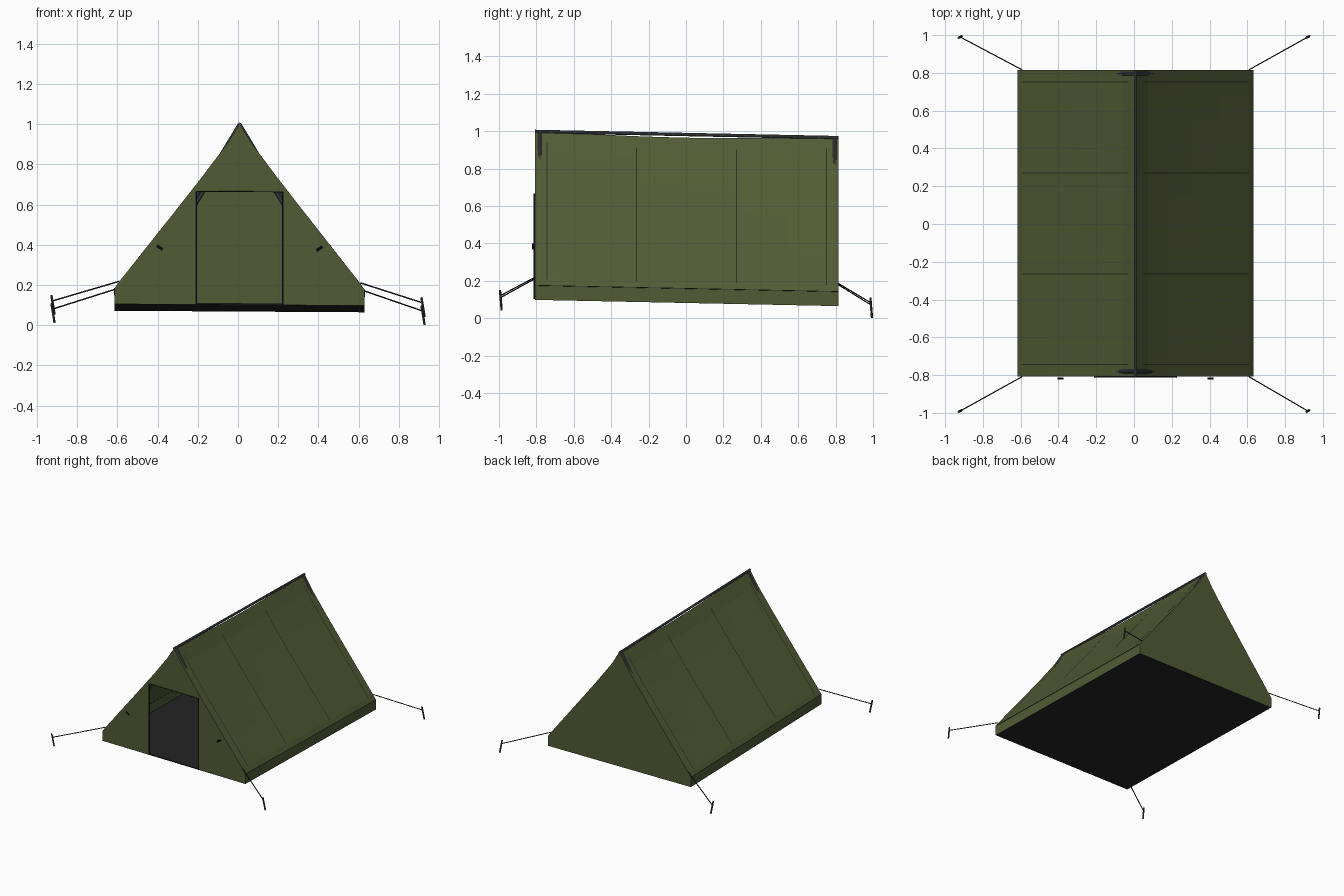
import bpy, bmesh, math
from mathutils import Matrix, Vector

if "Cube" in bpy.data.objects:
    bpy.data.objects.remove(bpy.data.objects["Cube"])


def material(name, rgb):
    m = bpy.data.materials.new(name)
    m.diffuse_color = (*rgb, 1)
    m.use_nodes = True
    m.node_tree.nodes["Principled BSDF"].inputs["Base Color"].default_value = m.diffuse_color
    return m


OLIVE = material("olive canvas", (0.085, 0.105, 0.036))
SEAM = material("dark olive seam", (0.024, 0.028, 0.014))
FLOOR = material("dark grey floor", (0.018, 0.018, 0.019))
METAL = material("grey metal pole", (0.085, 0.085, 0.1))
STEEL = material("dark steel stake", (0.05, 0.05, 0.054))
BLACK = material("black trim", (0.01, 0.01, 0.01))

CX, CY, HALF = 0.008, 0.004, 0.812      # tent centre and half length
# everything follows slightly sloping ground
SLOPE = Matrix(((1, 0, 0, 0), (0, 1, 0, 0), (-0.006, -0.0205, 1, 0), (0, 0, 0, 1)))
# half cross-section of the canvas, ridge to ground
PROFILE = [(0, 0.985), (0.065, 0.882), (0.18, 0.729), (0.3, 0.575), (0.45, 0.385),
           (0.6, 0.195), (0.622, 0.163), (0.622, 0.086)]


def finish(name, bm, mat, smooth=False):
    me = bpy.data.meshes.new(name)
    bm.transform(SLOPE)
    bm.to_mesh(me)
    bm.free()
    me.materials.append(mat)
    for p in me.polygons:
        p.use_smooth = smooth
    ob = bpy.data.objects.new(name, me)
    bpy.context.collection.objects.link(ob)
    return ob


def rod(name, a, b, r, mat, sides=8):
    a, b = Vector(a), Vector(b)
    d = b - a
    bm = bmesh.new()
    bmesh.ops.create_cone(bm, cap_ends=True, segments=sides, radius1=r, radius2=r, depth=d.length)
    bm.transform(Matrix.Translation((a + b) / 2) @ d.to_track_quat('Z', 'Y').to_matrix().to_4x4())
    return finish(name, bm, mat)


def canvas_point(side, i, y, lift=0.0):
    """Point on the canvas, sagging towards mid length."""
    x, z = PROFILE[i]
    drop = 0.02 * math.cos(math.pi * y / (2 * HALF)) * max(0, (z - 0.195) / 0.79)
    return Vector((CX + side * (x + lift * 0.8), CY + y, z - drop + lift * 0.6))


# canvas roof with low side walls
bm = bmesh.new()
N = 12
stations = [-HALF + 2 * HALF * k / N for k in range(N + 1)]
for side in (-1, 1):
    grid = [[bm.verts.new(canvas_point(side, i, y)) for y in stations] for i in range(len(PROFILE))]
    for i in range(len(PROFILE) - 1):
        for k in range(N):
            q = [grid[i][k], grid[i + 1][k], grid[i + 1][k + 1], grid[i][k + 1]]
            bm.faces.new(q if side > 0 else q[::-1])
bmesh.ops.remove_doubles(bm, verts=bm.verts, dist=1e-4)
finish("roof_canvas", bm, OLIVE)

# gable walls, the front one with a door opening
DX, DZ = 0.215, 0.648
outline = [(-x, z) for x, z in PROFILE[::-1]] + PROFILE[1:]
door = [(DX, 0.086), (DX, DZ), (-DX, DZ), (-DX, 0.086)]
for name, y, pts in (("front_wall", -HALF, outline + door), ("back_wall", HALF, outline)):
    bm = bmesh.new()
    f = bm.faces.new([bm.verts.new((CX + x, CY + y, z)) for x, z in pts])
    f.normal_update()
    if f.normal.y * y < 0:
        f.normal_flip()
    bmesh.ops.triangulate(bm, faces=bm.faces[:])
    finish(name, bm, OLIVE)

# groundsheet
bm = bmesh.new()
bmesh.ops.create_cube(bm, size=1)
bm.transform(Matrix.Translation((CX, CY, 0.089)) @ Matrix.Diagonal((1.242, 1.622, 0.008, 1)))
finish("floor", bm, FLOOR)

# door zips
yf = CY - HALF - 0.002
for s in (-1, 1):
    rod("door_zip", (CX + s * DX, yf, 0.088), (CX + s * DX, yf, DZ), 0.005, BLACK, 6)
rod("door_top_zip", (CX - DX, yf, DZ), (CX + DX, yf, DZ), 0.0022, BLACK, 6)

# toggles beside the door
for s in (-1, 1):
    rod("toggle", (CX + s * 0.383, yf - 0.008, 0.358), (CX + s * 0.411, yf - 0.008, 0.376),
        0.006, BLACK, 8)

# roof seams
for side in (-1, 1):
    for y in (-0.748, -0.268, 0.266, 0.748):
        bm = bmesh.new()
        pts = [canvas_point(side, i, y, 0.0015) for i in range(1, 6)]
        pts[0] = pts[0].lerp(canvas_point(side, 0, y, 0.0015), 0.4)
        rows = [[bm.verts.new(p + Vector((0, d, 0))) for d in (-0.003, 0.003)] for p in pts]
        for a, b in zip(rows, rows[1:]):
            q = [a[0], b[0], b[1], a[1]]
            bm.faces.new(q if side > 0 else q[::-1])
        finish("roof_seam", bm, SEAM)
    # eave seam
    a = canvas_point(side, 6, -HALF)
    b = canvas_point(side, 6, HALF)
    rod("eave_seam", a, b, 0.002, SEAM, 6)

# ridge pole and A-frame poles
rod("ridge_pole", (CX, CY - HALF, 0.982), (CX, CY + HALF, 0.982), 0.009, METAL, 10)
for y in (-0.785, 0.792):
    for s in (-1, 1):
        rod("frame_pole", (CX, CY + y, 0.982), (CX + s * 0.538, CY + y, 0.092), 0.01, METAL, 10)

# guy ropes and stakes at the four corners
for sx in (-1, 1):
    for sy in (-1, 1):
        base = Vector((sx * 0.92, sy * 0.99, 0))
        rod("guy_rope", (CX + sx * 0.6, CY + sy * HALF, 0.198), base + Vector((0, 0, 0.096)),
            0.0035, BLACK, 6)
        rod("stake", base + Vector((0.008, 0.004, 0.027)), base + Vector((-0.008, -0.004, 0.124)),
            0.006, STEEL, 8)
